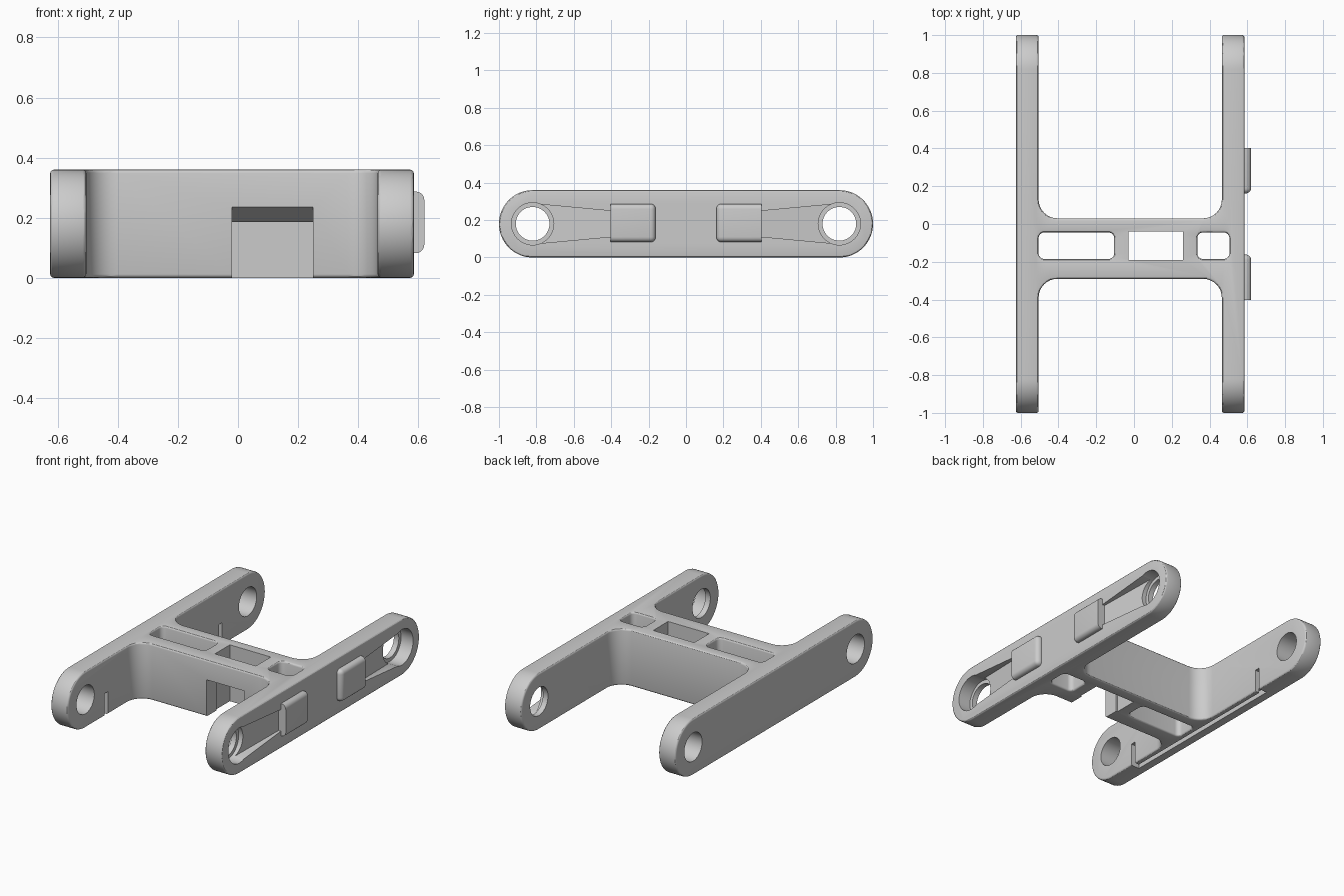
import bpy, bmesh, math
from mathutils import Vector

cube = bpy.data.objects.get("Cube")
if cube:
    bpy.data.objects.remove(cube, do_unlink=True)

grey = bpy.data.materials.new("light_grey")
grey.use_nodes = True
colour = (0.6, 0.6, 0.6, 1)
grey.diffuse_color = colour
grey.node_tree.nodes["Principled BSDF"].inputs["Base Color"].default_value = colour

HEIGHT, MID = 0.36, 0.18
HOLE_Y = 0.82


def make(name, bm):
    bmesh.ops.remove_doubles(bm, verts=bm.verts, dist=1e-5)
    bmesh.ops.recalc_face_normals(bm, faces=bm.faces)
    mesh = bpy.data.meshes.new(name)
    bm.to_mesh(mesh)
    bm.free()
    ob = bpy.data.objects.new(name, mesh)
    bpy.context.collection.objects.link(ob)
    return ob


def prism(name, pts, axis, lo, hi):
    """Extrude an outline along x (points are y, z) or z (points are x, y)."""
    bm = bmesh.new()
    place = (lambda a, b, h: (h, a, b)) if axis == "x" else (lambda a, b, h: (a, b, h))
    face = bm.faces.new([bm.verts.new(place(a, b, lo)) for a, b in pts])
    ext = bmesh.ops.extrude_face_region(bm, geom=[face])
    verts = [v for v in ext["geom"] if isinstance(v, bmesh.types.BMVert)]
    bmesh.ops.translate(bm, verts=verts, vec=place(0, 0, hi - lo))
    return make(name, bm)


def rounded(corners, steps=8):
    """Outline of right-angled corners (a, b, radius) with arcs at the corners."""
    pts = []
    for i, (a, b, r) in enumerate(corners):
        p = Vector((a, b))
        if r == 0:
            pts.append(p)
            continue
        u = (Vector(corners[i - 1][:2]) - p).normalized()
        v = (Vector(corners[(i + 1) % len(corners)][:2]) - p).normalized()
        for k in range(steps + 1):
            t = math.pi / 2 * k / steps
            pts.append(p + r * (u + v) - r * (v * math.cos(t) + u * math.sin(t)))
    clean = [q for i, q in enumerate(pts) if (q - pts[i - 1]).length > 1e-5]
    return [tuple(q) for q in clean]


def rect(a0, a1, b0, b1, r=0, steps=8):
    return rounded([(a0, b0, r), (a1, b0, r), (a1, b1, r), (a0, b1, r)], steps)


def circle(a, b, r, n=48):
    return [(a + r * math.cos(2 * math.pi * k / n), b + r * math.sin(2 * math.pi * k / n))
            for k in range(n)]


def apply(ob, mod):
    bpy.context.view_layer.objects.active = ob
    bpy.ops.object.modifier_apply(modifier=mod.name)


def boolean(ob, cutter, operation="DIFFERENCE"):
    mod = ob.modifiers.new("cut", "BOOLEAN")
    mod.operation = operation
    mod.solver = "EXACT"
    mod.object = cutter
    apply(ob, mod)
    bpy.data.objects.remove(cutter, do_unlink=True)


def finish(ob):
    ob.data.materials.clear()
    ob.data.materials.append(grey)
    bpy.ops.object.select_all(action="DESELECT")
    ob.select_set(True)
    bpy.context.view_layer.objects.active = ob
    bpy.ops.object.shade_smooth_by_angle(angle=math.radians(30))


# H-shaped frame, with the arm ends rounded in side profile
L0, L1, R0, R1 = -0.625, -0.505, 0.465, 0.585
FRONT, BACK, END, F = -0.29, 0.03, 1.1, 0.1
frame = prism("frame", rounded([
    (L0, -END, 0), (L1, -END, 0), (L1, FRONT, F), (R0, FRONT, F), (R0, -END, 0), (R1, -END, 0),
    (R1, END, 0), (R0, END, 0), (R0, BACK, F), (L1, BACK, F), (L1, END, 0), (L0, END, 0)]),
    "z", -0.1, 0.5)
boolean(frame, prism("side_profile", rect(-1, 1, 0, HEIGHT, MID, 16), "x", -1, 1), "INTERSECT")

# Rounded pockets through the crossbar, made first so their rims are softened too
for x0, x1 in ((-0.505, -0.105), (0.335, 0.505)):
    boolean(frame, prism("pocket", rect(x0, x1, -0.185, -0.045, 0.03, 6), "z", -0.2, 0.6))

# Soft outer edges
bevel = frame.modifiers.new("soft_edges", "BEVEL")
bevel.width = 0.012
bevel.segments = 3
bevel.limit_method = "ANGLE"
bevel.angle_limit = math.radians(40)
bevel.use_clamp_overlap = False
apply(frame, bevel)

# Sharp middle pocket and the sloped opening in the front wall
boolean(frame, prism("middle_pocket", rect(-0.03, 0.26, -0.19, -0.04), "z", -0.2, 0.6))
boolean(frame, prism("front_opening",
                     [(-0.35, -0.1), (-0.15, -0.1), (-0.15, 0.165), (-0.35, 0.265)],
                     "x", -0.02, 0.25))

# Wire channel under the right arm, turning up the inner face at both ends
CH0, CH1 = -0.565, -0.535
boolean(frame, prism("channel", rect(-0.625, 0.56, -0.1, 0.04), "x", CH0, CH1))
for y in (-0.61, 0.545):
    boolean(frame, prism("channel_slot", rect(y - 0.017, y + 0.017, -0.1, 0.145),
                         "x", CH0, -0.45))

for s in (-1, 1):
    # Tapered recess on the outer face of the left arm
    bm = bmesh.new()
    for y, half, depth in ((HOLE_Y, 0.108, 0.07), (0.39, 0.068, 0.015)):
        for z in (MID - half, MID + half):
            for x in (R1 - depth, R1 + 0.1):
                bm.verts.new((x, s * y, z))
    bmesh.ops.convex_hull(bm, input=bm.verts)
    boolean(frame, make("recess", bm))
    # Counterbore and pivot holes
    boolean(frame, prism("counterbore", circle(s * HOLE_Y, MID, 0.113), "x", R1 - 0.085, 0.7))
    boolean(frame, prism("pivot_hole", circle(s * HOLE_Y, MID, 0.09), "x", -0.8, 0.8))
finish(frame)

# Raised pads on the left arm, rounded except on the end facing the hole
for s, name in ((-1, "front_pad"), (1, "back_pad")):
    pad = prism(name, rect(*sorted((s * 0.162, s * 0.403)), 0.082, 0.287), "x", 0.555, 0.62)
    bm = bmesh.new()
    bm.from_mesh(pad.data)
    edges = [e for e in bm.edges
             if not all(abs(v.co.y) > 0.4 for v in e.verts)
             and not all(v.co.x < 0.56 for v in e.verts)]
    bmesh.ops.bevel(bm, geom=edges, offset=0.028, segments=5, profile=0.5, affect="EDGES")
    bm.to_mesh(pad.data)
    bm.free()
    finish(pad)
